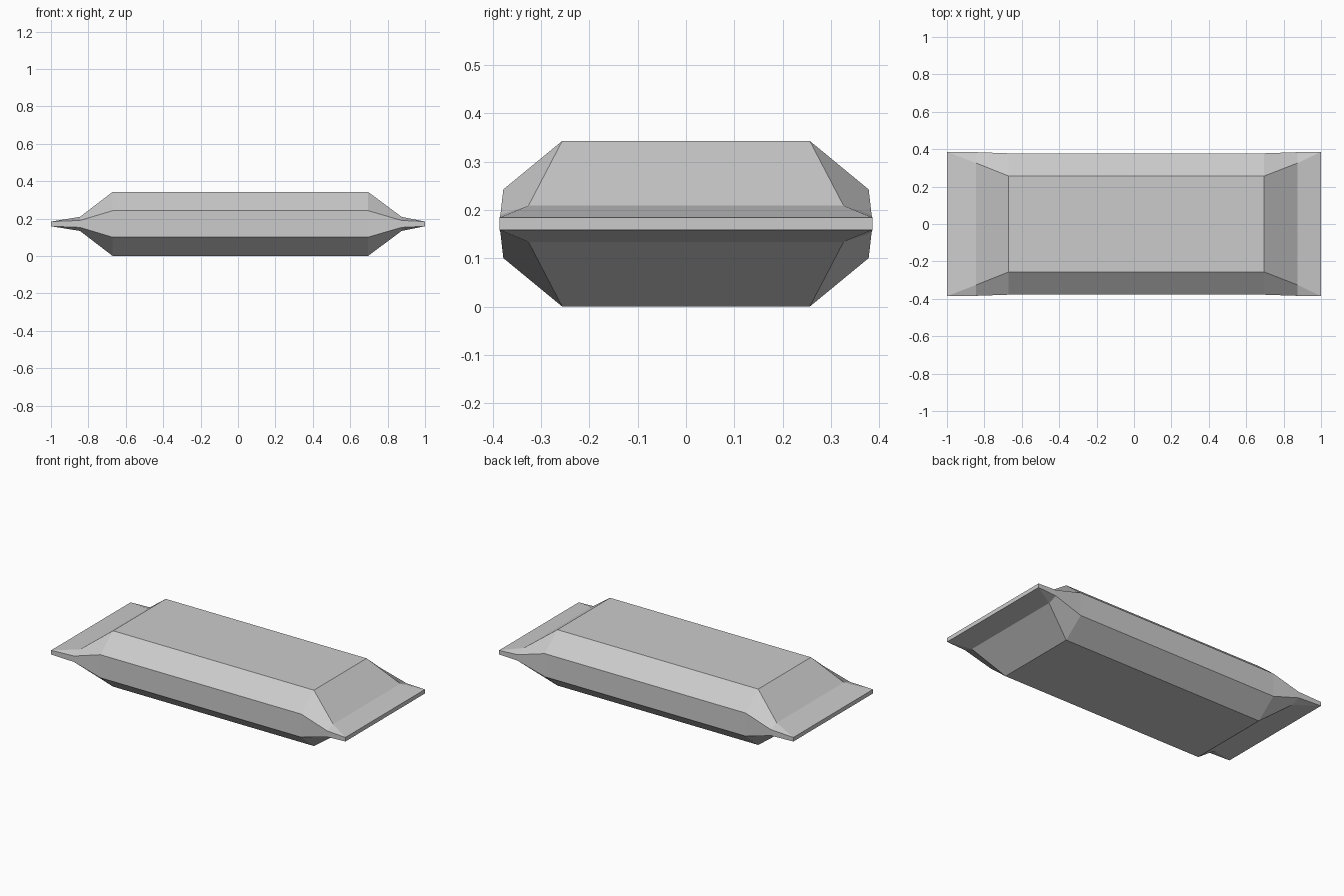
import bpy
import bmesh

cube = bpy.data.objects.get("Cube")
if cube:
    bpy.data.objects.remove(cube, do_unlink=True)

# Plain grey wrapper colour
grey = bpy.data.materials.new("wrapper_grey")
grey.use_nodes = True
colour = (0.6, 0.6, 0.6, 1)
grey.diffuse_color = colour
grey.node_tree.nodes["Principled BSDF"].inputs["Base Color"].default_value = colour

MID = 0.1715
# Cross-sections: x, side half width, side half height, top half width, top half height
END = (0.386, 0.0125, 0.386, 0.0125)
NECK = (0.384, 0.0185, 0.326, 0.0375)
BODY = (0.378, 0.071, 0.256, 0.1715)
STATIONS = [(-1.0, END), (-0.845, NECK), (-0.67, BODY),
            (0.695, BODY), (0.875, NECK), (1.0, END)]


def section(bm, x, shape):
    """Eight-sided ring, mirrored across both axes."""
    side_y, side_z, top_y, top_z = shape
    quarter = [(side_y, side_z), (top_y, top_z)]
    half = quarter + [(-y, z) for y, z in reversed(quarter)]
    ring = half + [(-y, -z) for y, z in half]
    return [bm.verts.new((x, y, MID + z)) for y, z in ring]


# Loft the sealed packet: chamfered body narrowing into flat end flaps
bm = bmesh.new()
rings = [section(bm, x, shape) for x, shape in STATIONS]
for a, b in zip(rings, rings[1:]):
    for i in range(len(a)):
        j = (i + 1) % len(a)
        bm.faces.new((a[i], a[j], b[j], b[i]))
bm.faces.new(rings[0])
bm.faces.new(rings[-1])
bmesh.ops.remove_doubles(bm, verts=bm.verts, dist=0.0005)
bmesh.ops.recalc_face_normals(bm, faces=bm.faces)

mesh = bpy.data.meshes.new("wrapped_bar")
bm.to_mesh(mesh)
bm.free()
mesh.materials.append(grey)
bar = bpy.data.objects.new("wrapped_bar", mesh)
bpy.context.collection.objects.link(bar)
